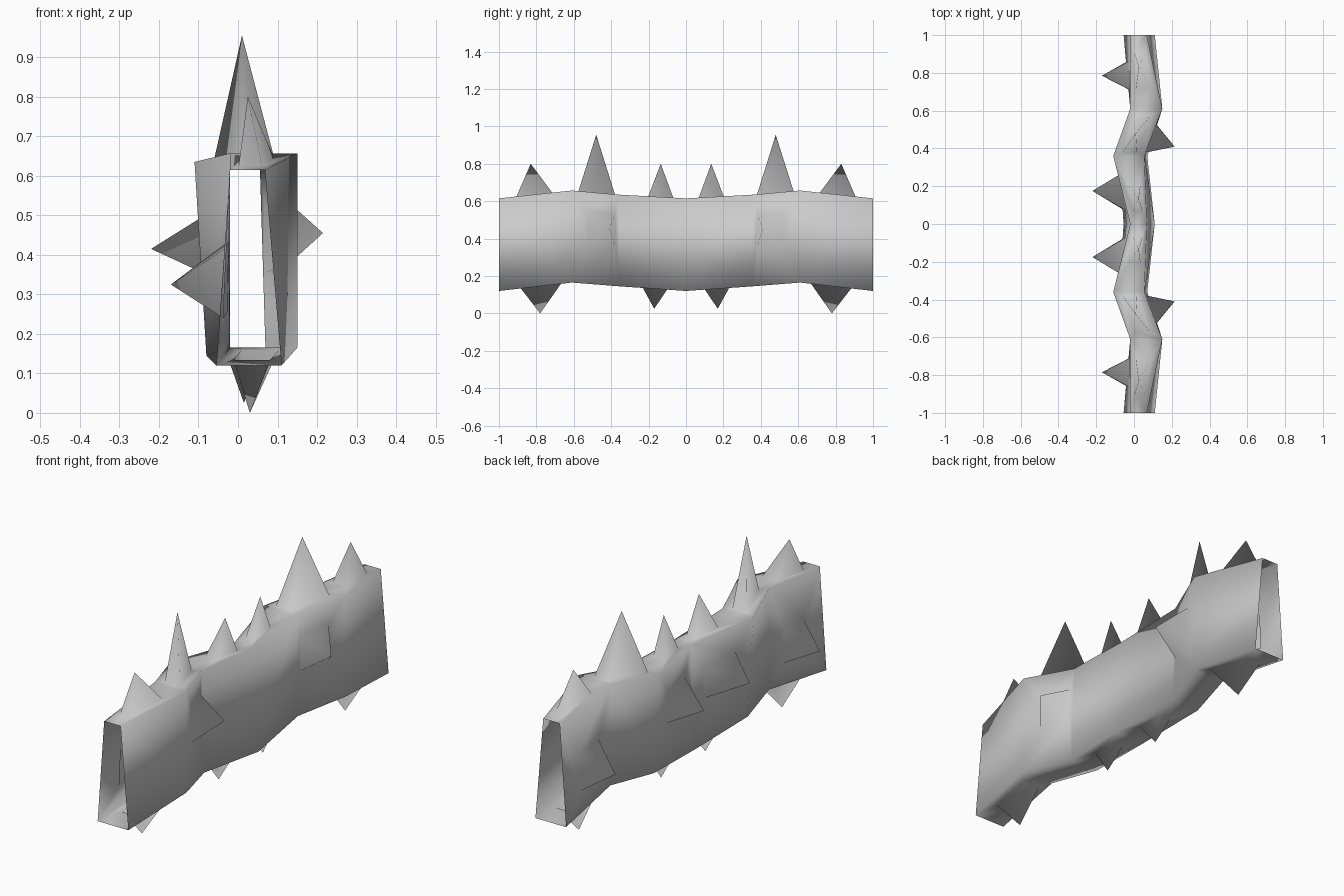
import bpy, bmesh
from mathutils import Vector

if "Cube" in bpy.data.objects:
    bpy.data.objects.remove(bpy.data.objects["Cube"])

# Cross-sections of the winding tube: y, bottom z, top z, then x of each corner
SECTIONS = [
    (0.00, 0.12, 0.615, -0.055, 0.11, 0.068, -0.02),
    (0.36, 0.145, 0.635, -0.08, 0.07, 0.055, -0.11),
    (0.61, 0.165, 0.657, -0.02, 0.15, 0.15, -0.02),
    (1.00, 0.12, 0.615, -0.055, 0.11, 0.068, -0.02),
]
SIDES = {"bottom": (0, 1), "right": (1, 2), "top": (3, 2), "left": (0, 3)}

# Spikes: (segment, side) -> tip, range along the tube, range across the face
SPIKES = {
    (0, "top"): ((0.025, 0.135, 0.80), (0.19, 0.56), (0.3, 0.8)),
    (1, "top"): ((0.01, 0.48, 0.955), (0.08, 0.86), (0.25, 0.72)),
    (2, "top"): ((0.025, 0.83, 0.80), (0.27, 0.76), (0.2, 0.75)),
    (0, "bottom"): ((0.015, 0.17, 0.025), (0.28, 0.64), (0.3, 0.7)),
    (2, "bottom"): ((0.03, 0.78, 0.0), (0.15, 0.7), (0.2, 0.75)),
    (0, "left"): ((-0.22, 0.175, 0.415), (0.2, 0.72), (0.43, 0.74)),
    (2, "left"): ((-0.17, 0.785, 0.325), (0.26, 0.64), (0.21, 0.57)),
    (1, "right"): ((0.215, 0.41, 0.455), (0.08, 0.66), (0.43, 0.78)),
}

bm = bmesh.new()

# Rings of corner vertices: left-bottom, right-bottom, right-top, left-top
rings = []
for y, zb, zt, *xs in SECTIONS:
    rings.append([bm.verts.new((x, y, z)) for x, z in zip(xs, (zb, zb, zt, zt))])

# Tube walls, each with a spike raised out of the face where listed
for seg in range(3):
    for side, (i, j) in SIDES.items():
        a, b = rings[seg][i], rings[seg][j]
        d, c = rings[seg + 1][i], rings[seg + 1][j]
        outer = [a, b, c, d]
        if (seg, side) not in SPIKES:
            bm.faces.new(outer)
            continue
        tip, (u0, u1), (v0, v1) = SPIKES[seg, side]

        def on_face(u, v):
            return bm.verts.new(a.co.lerp(d.co, u).lerp(b.co.lerp(c.co, u), v))

        inner = [on_face(u0, v0), on_face(u0, v1), on_face(u1, v1), on_face(u1, v0)]
        apex = bm.verts.new(Vector(tip))
        for k in range(4):
            n = (k + 1) % 4
            bm.faces.new((outer[k], outer[n], inner[n], inner[k]))
            bm.faces.new((inner[k], inner[n], apex))

# Mirror the half tube front to back and weld the middle ring
geom = bm.verts[:] + bm.edges[:] + bm.faces[:]
bmesh.ops.mirror(bm, geom=geom, axis='Y', merge_dist=0.0005)
bmesh.ops.remove_doubles(bm, verts=bm.verts[:], dist=0.0005)
bmesh.ops.recalc_face_normals(bm, faces=bm.faces[:])

# Make sure the open shell faces outward
top = max(bm.faces, key=lambda f: f.calc_center_median().z)
if top.normal.z < 0:
    bmesh.ops.reverse_faces(bm, faces=bm.faces[:])
for f in bm.faces:
    f.smooth = True

mesh = bpy.data.meshes.new("spiked_branch")
bm.to_mesh(mesh)
bm.free()
branch = bpy.data.objects.new("spiked_branch", mesh)
bpy.context.collection.objects.link(branch)
